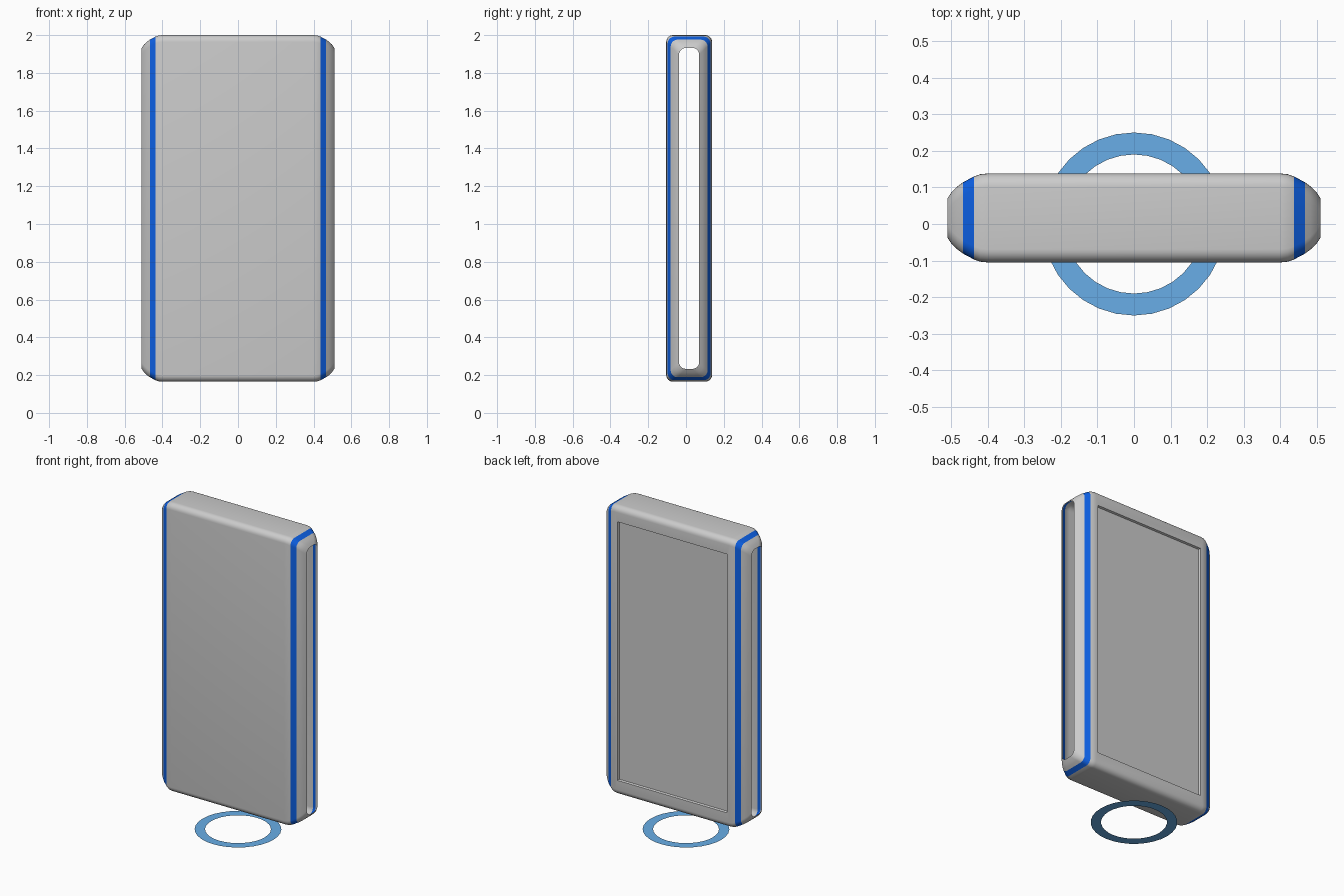
import bpy, bmesh, math

if "Cube" in bpy.data.objects:
    bpy.data.objects.remove(bpy.data.objects["Cube"])

Y0, Y1, Z0, Z1 = -0.105, 0.138, 0.165, 2.0
R = 0.036


def section(x, inset):
    """Rounded rectangle in the YZ plane, shrunk by inset."""
    y0, y1, z0, z1 = Y0 + inset, Y1 - inset, Z0 + inset, Z1 - inset
    corners = [(y1 - R, z0 + R, -90), (y1 - R, z1 - R, 0),
               (y0 + R, z1 - R, 90), (y0 + R, z0 + R, 180)]
    pts = []
    for cy, cz, start in corners:
        for k in range(7):
            a = math.radians(start + 15 * k)
            pts.append((x, cy + R * math.cos(a), cz + R * math.sin(a)))
    return pts


def finish(bm, name, color=None, smooth=True):
    me = bpy.data.meshes.new(name)
    bm.to_mesh(me)
    bm.free()
    ob = bpy.data.objects.new(name, me)
    bpy.context.collection.objects.link(ob)
    if color:
        mat = bpy.data.materials.new(name + "_colour")
        mat.diffuse_color = color
        mat.use_nodes = True
        mat.node_tree.nodes["Principled BSDF"].inputs["Base Color"].default_value = mat.diffuse_color
        me.materials.append(mat)
    if smooth:
        bpy.ops.object.select_all(action='DESELECT')
        ob.select_set(True)
        bpy.context.view_layer.objects.active = ob
        bpy.ops.object.shade_smooth_by_angle(angle=math.radians(35))
    return ob


def loft(profile):
    """Open thin shell through the (x, inset) sections."""
    bm = bmesh.new()
    rings = [[bm.verts.new(p) for p in section(x, d)] for x, d in sorted(profile)]
    n = len(rings[0])
    for a, b in zip(rings, rings[1:]):
        for i in range(n):
            j = (i + 1) % n
            bm.faces.new((a[i], a[j], b[j], b[i]))
    bm.normal_update()
    return bm


# Main housing with a shallow recessed back panel
bm = loft([(s * x, d) for s in (-1, 1) for x, d in ((0.40, 0), (0.42, 0.002), (0.437, 0.008))])
back = max((f for f in bm.faces if f.normal.y > 0.99), key=lambda f: f.calc_area())
bmesh.ops.inset_individual(bm, faces=[back], thickness=0.01)
for v in back.verts:
    v.co.x = math.copysign(0.385, v.co.x)
    v.co.z = 1.905 if v.co.z > 1 else 0.26
bmesh.ops.inset_individual(bm, faces=[back], thickness=0.006, depth=-0.012)
finish(bm, "housing")

# Blue trim bands and tapered end rims on both sides
for s, side in ((-1, "left"), (1, "right")):
    finish(loft([(s * 0.437, 0.008), (s * 0.467, 0.024)]),
           side + "_trim_band", (0.004, 0.12, 0.8, 1))
    finish(loft([(s * x, d) for x, d in
                 ((0.467, 0.024), (0.482, 0.035), (0.497, 0.049), (0.510, 0.068))]),
           side + "_end_rim")

# Flat ring on the ground
bm = bmesh.new()
N = 32
loops = [[bm.verts.new((r * math.cos(2 * math.pi * i / N), r * math.sin(2 * math.pi * i / N), 0))
          for i in range(N)] for r in (0.19, 0.25)]
for i in range(N):
    j = (i + 1) % N
    bm.faces.new((loops[0][i], loops[1][i], loops[1][j], loops[0][j]))
finish(bm, "ground_ring", (0.14, 0.42, 0.8, 1), smooth=False)
